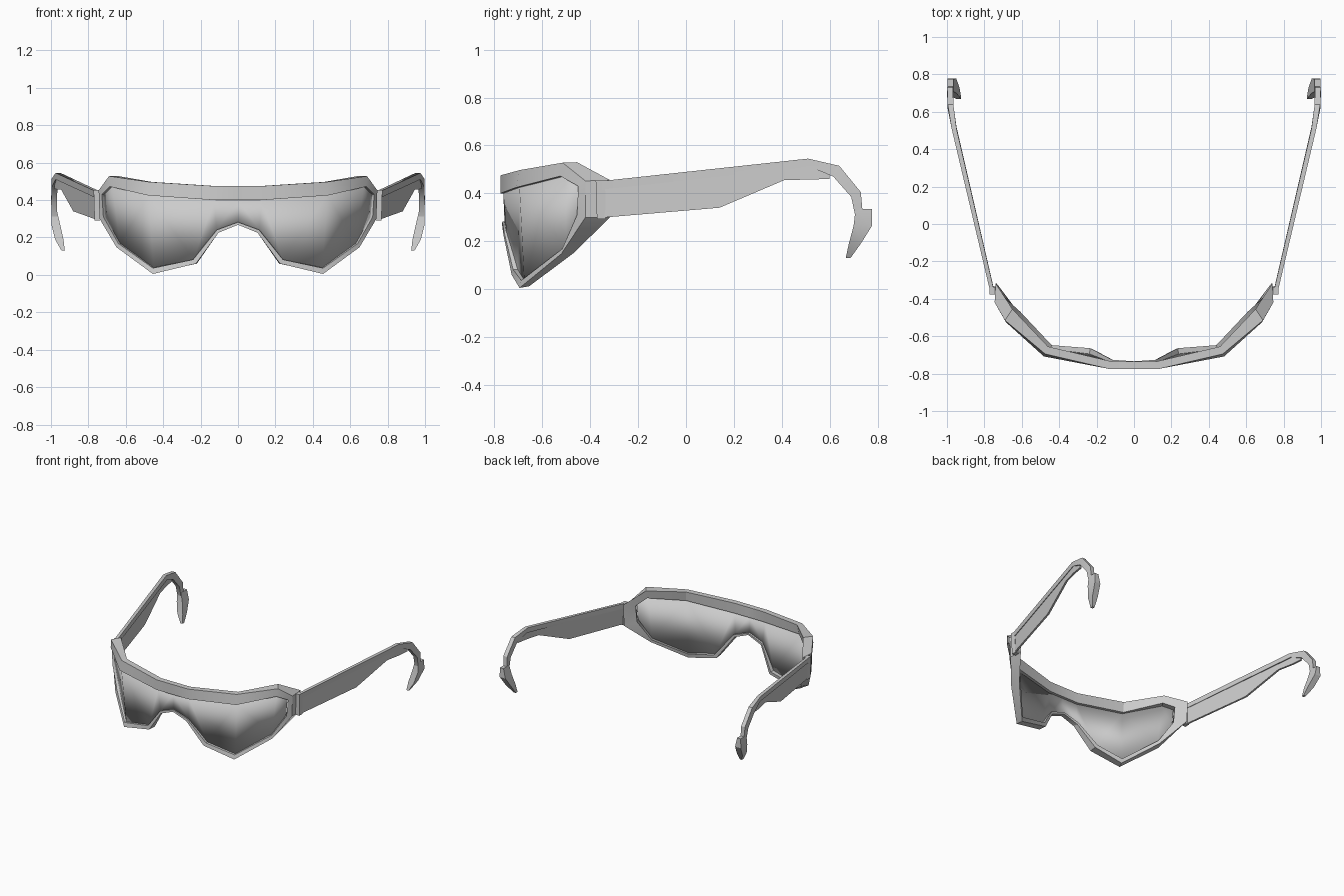
import bpy, bmesh, math
from mathutils import Vector

if "Cube" in bpy.data.objects:
    bpy.data.objects.remove(bpy.data.objects["Cube"])


def make(name, verts, faces, thickness=0, angle=32):
    """Right-hand half mesh, mirrored over x = 0."""
    bm = bmesh.new()
    vs = [bm.verts.new(v) for v in verts]
    for f in faces:
        bm.faces.new([vs[i] for i in f])
    bmesh.ops.recalc_face_normals(bm, faces=bm.faces)
    me = bpy.data.meshes.new(name)
    bm.to_mesh(me)
    bm.free()
    ob = bpy.data.objects.new(name, me)
    bpy.context.collection.objects.link(ob)
    bpy.ops.object.select_all(action='DESELECT')
    ob.select_set(True)
    bpy.context.view_layer.objects.active = ob
    bpy.ops.object.shade_smooth_by_angle(angle=math.radians(angle))
    m = ob.modifiers.new("mirror", 'MIRROR')
    m.merge_threshold = 0.002
    if thickness:
        s = ob.modifiers.new("thickness", 'SOLIDIFY')
        s.thickness = thickness
        s.offset = 0
    return ob


def loft(name, rings, caps=True, angle=32):
    """Bridge a row of equal closed cross-sections."""
    n = len(rings[0])
    verts = [v for r in rings for v in r]
    faces = [(k * n + i, k * n + (i + 1) % n, (k + 1) * n + (i + 1) % n, (k + 1) * n + i)
             for k in range(len(rings) - 1) for i in range(n)]
    if caps:
        faces += [tuple(range(n)), tuple(range(len(verts) - n, len(verts)))]
    return make(name, verts, faces, angle=angle)


def rect(x0, x1, y0, y1, z):
    return [(x0, y0, z), (x1, y0, z), (x1, y1, z), (x0, y1, z)]


# Wraparound frame: outer front edge, outer back edge and lens opening,
# running from the brow centre round to the nose bridge
front = [(0, -.775, .475), (.13, -.775, .475), (.475, -.695, .497), (.69, -.515, .528),
         (.745, -.42, .452), (.74, -.42, .30), (.65, -.52, .148), (.455, -.695, .005),
         (.225, -.728, .06), (.105, -.762, .225), (0, -.768, .268)]
back = [(0, -.735, .475), (.12, -.735, .475), (.46, -.655, .497), (.65, -.455, .53),
        (.74, -.317, .455), (.735, -.317, .30), (.62, -.47, .15), (.44, -.655, .012),
        (.22, -.67, .06), (.11, -.728, .225), (0, -.735, .268)]
opening = [(0, -.775, .40), (.13, -.775, .40), (.482, -.708, .425), (.685, -.525, .472),
           (.728, -.45, .43), (.72, -.455, .31), (.64, -.517, .168), (.455, -.688, .036),
           (.24, -.722, .082), (.112, -.76, .241), (0, -.767, .282)]
front, back, opening = ([Vector(p) for p in c] for c in (front, back, opening))
depth = [b - f for f, b in zip(front, back)]
for i in (4, 5):
    depth[i] = Vector((-.035, .035, 0))
inner = [o + d for o, d in zip(opening, depth)]
inner[4].y += .02
inner[5].y += .02
loft("frame", list(zip(front, opening, inner, back)), caps=False)

# One-piece lens, set back slightly inside the opening
lens = [o + d * .4 for o, d in zip(opening, depth)]
make("lens", lens, [(0, 1, 9, 10), (1, 2, 8, 9), (2, 7, 8), (2, 3, 6, 7), (3, 4, 5, 6)],
     thickness=.008, angle=45)

# Hinge block at the front of each arm
loft("hinge", [rect(.737, .767, -.372, -.335, .292), rect(.742, .772, -.377, -.338, .453)])

# Arm rail: half width, centre x, upper (y, z), lower (y, z)
rail = [(.011, .757, -.365, .450, -.36, .415), (.013, .962, .51, .545, .52, .510),
        (.015, .981, .64, .515, .615, .470), (.016, .983, .73, .405, .69, .385),
        (.014, .981, .738, .315, .708, .300)]
loft("arm_rail", [[(x - w, a, b), (x + w, a, b), (x + w, c, d), (x - w, c, d)]
                  for w, x, a, b, c, d in rail])

# Thin side panel under the rail: centre x, y, bottom z, top z
panel = [(.757, -.355, .298, .43), (.874, .14, .34, .48), (.938, .41, .455, .51),
         (.964, .52, .458, .52), (.975, .60, .460, .49)]
loft("arm_panel", [[(x - .007, y, a), (x + .007, y, a), (x + .007, y, b), (x - .007, y, b)]
                   for x, y, a, b in panel])

# Ear tips, tapering down and inward
loft("ear_tip", [rect(.966, .996, .708, .776, .335), rect(.95, .997, .70, .777, .265),
                 rect(.933, .978, .68, .73, .19), rect(.926, .944, .667, .687, .13)])
